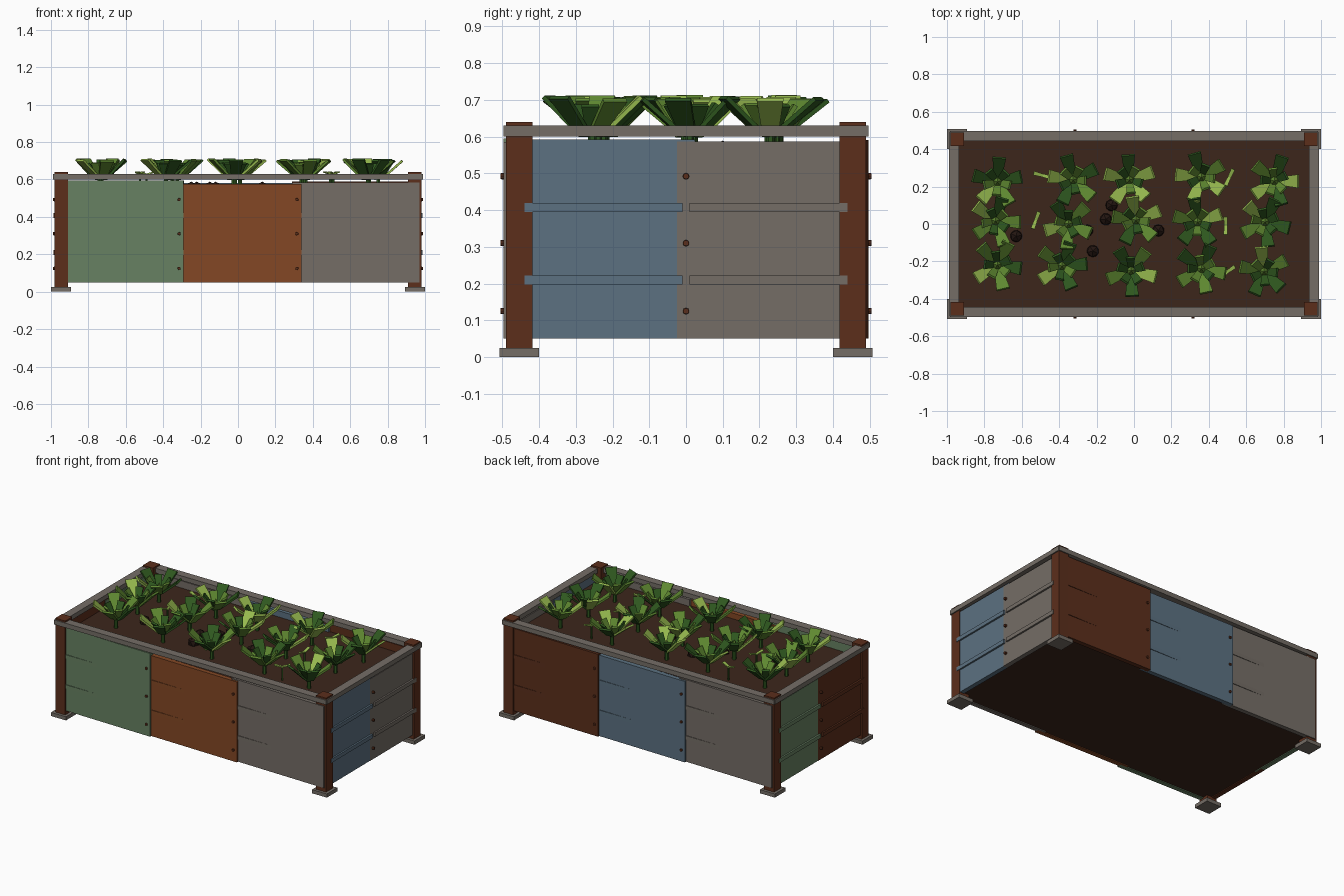
import bpy, bmesh, math, random
from mathutils import Matrix, Vector

if "Cube" in bpy.data.objects:
    bpy.data.objects.remove(bpy.data.objects["Cube"])

random.seed(4)


def mat(name, r, g, b):
    m = bpy.data.materials.new(name)
    m.diffuse_color = [(c / 255) ** 2.2 for c in (r, g, b)] + [1]
    m.use_nodes = True
    m.node_tree.nodes["Principled BSDF"].inputs["Base Color"].default_value = m.diffuse_color
    return m


GREY = mat("weathered_grey", 116, 109, 102)
GREEN = mat("faded_green", 103, 128, 98)
BLUE = mat("faded_blue", 92, 112, 128)
RUST = mat("rust", 130, 73, 41)
DARK = mat("dark_rust", 92, 50, 33)
SOIL = mat("soil", 62, 42, 33)
CLOD = mat("clod", 40, 28, 24)
LEAVES = [mat("leaf_dark", 50, 88, 36), mat("leaf_mid", 95, 135, 52), mat("leaf_light", 150, 185, 80)]


def finish(name, bm, mats):
    me = bpy.data.meshes.new(name)
    bm.to_mesh(me)
    bm.free()
    ob = bpy.data.objects.new(name, me)
    bpy.context.collection.objects.link(ob)
    for m in mats:
        me.materials.append(m)
    return ob


def add_box(bm, size, M, index=0, base=1.0):
    # box whose -x end can be narrowed with base
    vs = bmesh.ops.create_cube(bm, size=1)["verts"]
    for v in vs:
        k = base if v.co.x < 0 else 1
        v.co = M @ Vector((v.co.x * size[0], v.co.y * size[1] * k, v.co.z * size[2]))
    for f in {f for v in vs for f in v.link_faces}:
        f.material_index = index


def box(name, size, loc, m, M=Matrix()):
    bm = bmesh.new()
    add_box(bm, size, M @ Matrix.Translation(loc))
    return finish(name, bm, [m])


def spin(deg, axis="Z"):
    return Matrix.Rotation(math.radians(deg), 4, axis)


# Corner posts and feet
for i, (sx, sy) in enumerate([(-1, -1), (1, -1), (1, 1), (-1, 1)]):
    box(f"post_{i}", (0.072, 0.072, 0.62), (sx * 0.946, sy * 0.454, 0.33), DARK)
    box(f"foot_{i}", (0.108, 0.108, 0.024), (sx * 0.946, sy * 0.454, 0.012), GREY)

# Top rails
for s, side in ((-1, "front"), (1, "back")):
    box(f"{side}_rail", (1.97, 0.054, 0.03), (0, s * 0.47, 0.615), GREY)
for s, side in ((-1, "left"), (1, "right")):
    box(f"{side}_rail", (0.054, 0.98, 0.03), (s * 0.962, 0, 0.615), GREY)

# Wall sheets with ribs and seam bolts; each side is laid out as the front, then turned
sides = [
    ("front", 0, 0.475, [(GREEN, 0.595), (RUST, 0.577), (GREY, 0.585)]),
    ("right", 90, 0.96, [(BLUE, 0.592), (GREY, 0.586)]),
    ("back", 180, 0.475, [(DARK, 0.59), (BLUE, 0.58), (GREY, 0.587)]),
    ("left", -90, 0.96, [(GREEN, 0.587), (DARK, 0.592)]),
]
for side, deg, dist, sheets in sides:
    T = spin(deg)
    n = len(sheets)
    pitch, width, rib, yaw, out = ((0.63, 0.68, 0.59, -1.15, 0.014) if n == 3
                                   else (0.45, 0.50, 0.43, 0.25, 0.022))
    for i, (m, top) in enumerate(sheets):
        u = (i - (n - 1) / 2) * pitch
        M = T @ Matrix.Translation((u, -dist, 0.05 + (top - 0.05) / 2)) @ spin(yaw)
        box(f"{side}_sheet_{i}", (width, 0.03, top - 0.05), (0, 0, 0), m, M)
        for j, z in enumerate((0.21, 0.407)):
            box(f"{side}_rib_{i}_{j}", (rib, 0.02, 0.025),
                (u, -dist - out + 0.01 - (0.004 if n == 2 else 0.0), z), m, T)
    for i in range(n - 1):
        u = (i - (n - 2) / 2) * pitch
        for j, z in enumerate((0.125, 0.31, 0.492)):
            bm = bmesh.new()
            bmesh.ops.create_cone(bm, cap_ends=True, segments=8, radius1=0.01, radius2=0.008, depth=0.03,
                                  matrix=T @ Matrix.Translation((u, -dist - 0.015, z)) @ spin(90, "X"))
            finish(f"{side}_bolt_{i}_{j}", bm, [DARK])

# Soil and clods
box("soil_bed", (1.9, 0.93, 0.485), (0, 0, 0.2975), SOIL)
for i, (x, y) in enumerate([(-0.12, 0.1), (-0.15, 0.025), (-0.63, -0.065),
                            (-0.22, -0.145), (-0.25, -0.035), (0.13, -0.035)]):
    bm = bmesh.new()
    bmesh.ops.create_icosphere(bm, subdivisions=1, radius=0.036,
                               matrix=Matrix.Translation((x, y, 0.553)) @ spin(i * 40))
    finish(f"clod_{i}", bm, [CLOD])

# Leafy plants: stem, outer and inner leaf rings, pointed heart
rows = [[(-0.73, 0.225), (-0.325, 0.235), (-0.025, 0.235), (0.36, 0.25), (0.75, 0.23)],
        [(-0.74, 0.015), (-0.35, 0), (0.01, 0.02), (0.34, 0.01), (0.70, 0.01)],
        [(-0.73, -0.22), (-0.385, -0.225), (-0.015, -0.25), (0.36, -0.24), (0.695, -0.255)]]
for k, (x, y) in enumerate(p for row in rows for p in row):
    bm = bmesh.new()
    C = Matrix.Translation((x, y, 0))
    bmesh.ops.create_cone(bm, cap_ends=True, segments=6, radius1=0.012, radius2=0.012, depth=0.1,
                          matrix=C @ Matrix.Translation((0, 0, 0.57)))
    start = random.uniform(0, 72)
    for i in range(5):
        for ring, (length, w, tilt, r) in enumerate([(0.145, 0.072, 42, 0.078), (0.10, 0.048, 55, 0.042)]):
            a = start + 72 * i + 36 * ring + random.uniform(-6, 6)
            tilt += random.uniform(-4, 4)
            M = C @ spin(a) @ Matrix.Translation((r, 0, 0.655 if ring == 0 else 0.645)) @ spin(-tilt, "Y")
            length *= random.uniform(0.92, 1.06)
            add_box(bm, (length, w, 0.012), M, random.choice([0, 0, 1, 1, 2] if ring == 0 else [0, 1]), 0.6)
    n = len(bm.faces)
    bmesh.ops.create_cone(bm, cap_ends=True, segments=5, radius1=0.03, radius2=0.0, depth=0.06,
                          matrix=C @ Matrix.Translation((0, 0, 0.64)))
    bm.faces.ensure_lookup_table()
    for f in bm.faces[n:]:
        f.material_index = 1
    finish(f"plant_{k}", bm, LEAVES)

# Small sprouts between the plants
for k, (x, y, a) in enumerate([(-0.49, 0.26, -15), (-0.525, 0.02, 70), (0.51, 0.25, 65),
                               (0.49, -0.01, 90), (0.5, -0.255, 35)]):
    bm = bmesh.new()
    C = Matrix.Translation((x, y, 0)) @ spin(a)
    add_box(bm, (0.008, 0.008, 0.1), C @ Matrix.Translation((0, 0, 0.58)), 0)
    for s in (0, 180):
        add_box(bm, (0.05, 0.022, 0.007),
                C @ spin(s) @ Matrix.Translation((0.024, 0, 0.634)) @ spin(-15, "Y"), 2, 0.8)
    finish(f"sprout_{k}", bm, LEAVES)
